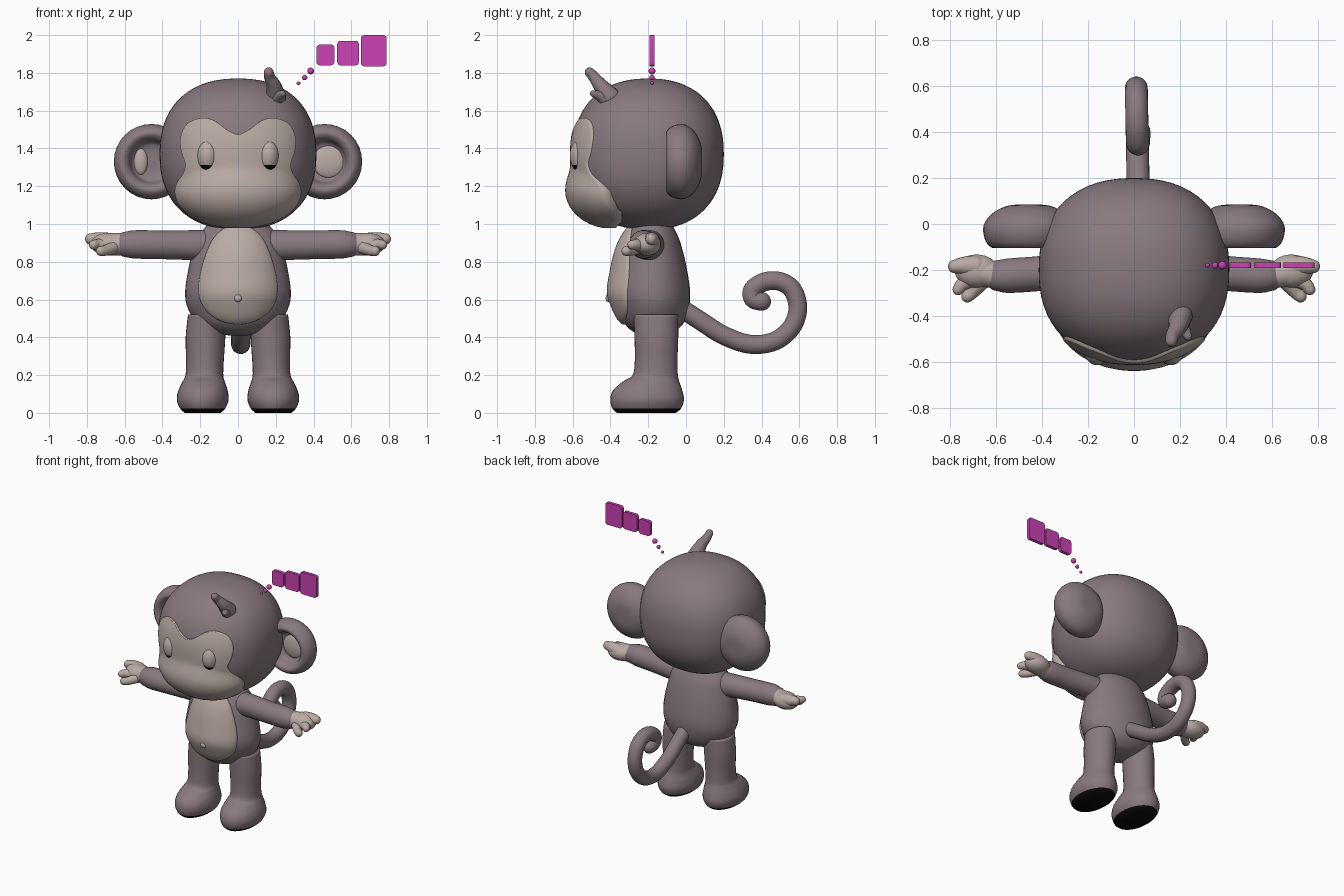
import bpy, bmesh, math
from mathutils import Vector

cube = bpy.data.objects.get("Cube")
if cube:
    bpy.data.objects.remove(cube)


def material(name, rgb):
    m = bpy.data.materials.new(name)
    m.use_nodes = True
    m.diffuse_color = (*rgb, 1)
    m.node_tree.nodes["Principled BSDF"].inputs["Base Color"].default_value = (*rgb, 1)
    return m


FUR = material("grey_brown_fur", (0.25, 0.195, 0.215))
SKIN = material("pale_skin", (0.49, 0.405, 0.37))
BLACK = material("black", (0.003, 0.003, 0.003))
PINK = material("magenta", (0.6, 0.055, 0.45))


# ---------- helpers ----------
def finish(name, bm, mats, rule=None):
    bmesh.ops.recalc_face_normals(bm, faces=bm.faces)
    for f in bm.faces:
        f.smooth = True
        if rule:
            f.material_index = rule(f.calc_center_median())
    me = bpy.data.meshes.new(name)
    bm.to_mesh(me)
    bm.free()
    for m in mats:
        me.materials.append(m)
    ob = bpy.data.objects.new(name, me)
    bpy.context.collection.objects.link(ob)
    return ob


def spline(pts, n=6, closed=False):
    """Catmull-Rom through tuples of any length."""
    k, out = len(pts), []
    get = (lambda i: pts[i % k]) if closed else (lambda i: pts[min(max(i, 0), k - 1)])
    for i in range(k if closed else k - 1):
        for s in range(n):
            t = s / n
            out.append(tuple(
                b + 0.5 * t * (c - a + t * (2 * a - 5 * b + 4 * c - d + t * (3 * (b - c) + d - a)))
                for a, b, c, d in zip(get(i - 1), get(i), get(i + 1), get(i + 2))))
    return out if closed else out + [tuple(pts[-1])]


def skin(name, rings, mats, rule=None):
    """Closed surface through rings of points."""
    bm = bmesh.new()
    loops = [[bm.verts.new(p) for p in r] for r in rings]
    for a, b in zip(loops, loops[1:]):
        for i in range(len(a)):
            j = (i + 1) % len(a)
            bm.faces.new((a[i], a[j], b[j], b[i]))
    bm.faces.new(loops[0])
    bm.faces.new(loops[-1])
    return finish(name, bm, mats, rule)


def circle(c, u, v, n=32):
    c, u, v = Vector(c), Vector(u), Vector(v)
    return [c + u * math.cos(2 * math.pi * i / n) + v * math.sin(2 * math.pi * i / n) for i in range(n)]


def loft(name, sections, mats, rule=None):
    """Stacked ellipses: z, x, y, radius x, radius y."""
    skin(name, [circle((x, y, z), (a, 0, 0), (0, b, 0)) for z, x, y, a, b in spline(sections)], mats, rule)


def tube(name, pts, mat, n=6):
    """Round-ended tube: x, y, z, radius."""
    s = spline(pts, n)
    p = [Vector(q[:3]) for q in s]
    tan = [(p[min(i + 1, len(p) - 1)] - p[max(i - 1, 0)]).normalized() for i in range(len(p))]
    stations = [(p[i], tan[i], s[i][3]) for i in range(len(p))]

    def cap(st, sign):
        c, t, r = st
        return [(c + t * r * sign * math.sin(a), t, r * math.cos(a)) for a in (0.4, 0.8, 1.2, 1.5)]
    stations = cap(stations[0], -1)[::-1] + stations + cap(stations[-1], 1)
    rings, u = [], tan[0].orthogonal()
    for c, t, r in stations:
        u = (u - t * u.dot(t)).normalized()
        rings.append(circle(c, u * r, t.cross(u) * r, 20))
    skin(name, rings, [mat])


def ball(name, c, r, mat, power=2.0, seg=32):
    bm = bmesh.new()
    bmesh.ops.create_uvsphere(bm, u_segments=seg, v_segments=seg * 3 // 4, radius=1)
    for v in bm.verts:
        k = sum(abs(q) ** power for q in v.co) ** (-1 / power)
        v.co = [c[i] + r[i] * v.co[i] * k for i in range(3)]
    return finish(name, bm, [mat])


def patch(name, outline, centre, depth, mat):
    """Raised plate that follows a front surface y = depth(x, z, t)."""
    cx, cz = centre
    rings = []
    for i in range(16):
        t = 0.03 + 0.97 * math.sin(i / 15 * math.pi / 2)
        ring = []
        for x, z in outline:
            px, pz = cx + t * (x - cx), cz + t * (z - cz)
            ring.append((px, depth(px, pz, t), pz))
        rings.append(ring)
    rings.append([(x * 0.99, y + 0.05, z) for x, y, z in rings[-1]])
    skin(name, rings, [mat])


# ---------- head ----------
HC, HR, HP = (0, -0.2, 1.37), (0.415, 0.4, 0.4), 2.3
ball("head", HC, HR, FUR, HP, 64)


def head_front(x, z):
    s = 1 - abs(x / HR[0]) ** HP - abs((z - HC[2]) / HR[2]) ** HP
    return HC[1] - HR[1] * max(s, 0) ** (1 / HP)


def face_depth(x, z, t):
    a = head_front(x, z) - 0.014
    q = 1 - (x / 0.345) ** 2 - ((z - 1.18) / 0.205) ** 2
    b = -0.39 - 0.25 * math.sqrt(q) if q > 0 else -0.39
    h = max(0.04 - abs(a - b), 0) / 0.04
    return max(min(a, b) - h * h * 0.01 * (q > 0), -0.645)


half = [(0, 1.475), (0.06, 1.5), (0.13, 1.55), (0.2, 1.56), (0.27, 1.53), (0.305, 1.46),
        (0.3, 1.38), (0.28, 1.32), (0.29, 1.27), (0.328, 1.21), (0.333, 1.15), (0.3, 1.08),
        (0.22, 1.02), (0.1, 0.985), (0, 0.978)]
mask = half + [(-x, z) for x, z in half[-2:0:-1]]
patch("face_mask", spline(mask, 4, True), (0, 1.27), face_depth, SKIN)

for side, sx in (("left", 1), ("right", -1)):
    # half-closed eye: pale lid above a black slit
    bm = bmesh.new()
    bmesh.ops.create_uvsphere(bm, u_segments=32, v_segments=24, radius=1)
    for v in bm.verts:
        v.co = (sx * 0.16 + 0.058 * v.co.x, -0.55 + 0.065 * v.co.y, 1.362 + 0.092 * v.co.z)
    bmesh.ops.bisect_plane(bm, geom=bm.verts[:] + bm.edges[:] + bm.faces[:],
                           plane_co=(0, 0, 1.312), plane_no=(0, 0, 1))
    finish(side + "_eye", bm, [SKIN, BLACK], lambda c: int(c.z < 1.312))

    # ear: turned dish with a pale inside
    dish = [(0.005, 0.085), (0.09, 0.08), (0.16, 0.045), (0.198, -0.01), (0.188, -0.075),
            (0.155, -0.105), (0.122, -0.085), (0.1, -0.035), (0.05, -0.02), (0.005, -0.02)]
    skin(side + "_ear", [circle((sx * 0.458, y, 1.33), (r, 0, 0), (0, 0, r)) for r, y in spline(dish, 4)], [FUR])
    cx, rx = (0.48, 0.085) if sx > 0 else (-0.515, 0.037)
    ball(side + "_inner_ear", (cx, -0.025, 1.33), (rx, 0.022, 0.085 if sx > 0 else 0.07), SKIN)

# hair tuft
tube("tall_tuft", [(0.2, -0.4, 1.67, 0.055), (0.19, -0.45, 1.73, 0.04), (0.168, -0.485, 1.775, 0.03),
                   (0.163, -0.51, 1.803, 0.026)], FUR)
tube("short_tuft", [(0.2, -0.41, 1.65, 0.045), (0.215, -0.45, 1.675, 0.03), (0.235, -0.49, 1.69, 0.018)], FUR)

# ---------- body ----------
torso = [(0.41, 0, -0.17, 0.05, 0.05), (0.43, 0, -0.17, 0.14, 0.11), (0.48, 0, -0.17, 0.22, 0.16),
         (0.56, 0, -0.172, 0.268, 0.188), (0.64, 0, -0.178, 0.28, 0.2), (0.75, 0, -0.178, 0.265, 0.185),
         (0.85, 0, -0.18, 0.242, 0.165), (0.93, 0, -0.18, 0.215, 0.14), (1.01, 0, -0.18, 0.15, 0.1)]
loft("torso", torso, [FUR])
fine = spline(torso, 8)


def belly_depth(x, z, t):
    i = max(k for k in range(len(fine) - 1) if fine[k][0] <= z)
    a, b = fine[i], fine[i + 1]
    w = (z - a[0]) / (b[0] - a[0])
    _, _, y, rx, ry = (p + (q - p) * w for p, q in zip(a, b))
    return y - ry * math.sqrt(max(0, 1 - (x / rx) ** 2)) - 0.01 - 0.032 * math.sqrt(max(0, 1 - t * t))


belly = [(0, 0.468), (0.1, 0.49), (0.18, 0.555), (0.21, 0.65), (0.19, 0.78), (0.14, 0.91), (0.07, 0.98), (0, 0.99)]
belly += [(-x, z) for x, z in belly[-2:0:-1]]
patch("belly", spline(belly, 6, True), (0, 0.68), belly_depth, SKIN)
ball("navel", (0, -0.412, 0.607), (0.02, 0.014, 0.02), SKIN, seg=16)

# ---------- limbs ----------
for side, s in (("left", 1), ("right", -1)):
    arm = [(0.12, -0.19, 0.885, 0.085), (0.25, -0.2, 0.888, 0.08), (0.4, -0.215, 0.89, 0.077),
           (0.54, -0.225, 0.892, 0.076), (0.585, -0.225, 0.892, 0.07)]
    tube(side + "_arm", [(s * x, y, z, r) for x, y, z, r in arm], FUR)
    ball(side + "_palm", (s * 0.685, -0.205, 0.893), (0.095, 0.072, 0.06), SKIN)
    fingers = {"wrist": [(0.6, -0.222, 0.892, 0.06), (0.68, -0.21, 0.892, 0.06)],
               "index": [(0.69, -0.185, 0.905, 0.05), (0.74, -0.182, 0.917, 0.04), (0.78, -0.185, 0.92, 0.03)],
               "middle": [(0.69, -0.23, 0.885, 0.04), (0.745, -0.26, 0.89, 0.03), (0.765, -0.285, 0.89, 0.025)],
               "thumb": [(0.66, -0.25, 0.875, 0.035), (0.7, -0.295, 0.86, 0.028), (0.725, -0.315, 0.857, 0.027)]}
    for finger, pts in fingers.items():
        tube(side + "_" + finger, [(s * x, y, z, r) for x, y, z, r in pts], SKIN)
    leg = [(0, 0.187, -0.21, 0.095, 0.155), (0.024, 0.187, -0.208, 0.12, 0.182), (0.07, 0.187, -0.206, 0.137, 0.195),
           (0.12, 0.185, -0.203, 0.13, 0.183), (0.165, 0.182, -0.185, 0.112, 0.15), (0.2, 0.178, -0.163, 0.1, 0.12),
           (0.28, 0.175, -0.158, 0.1, 0.113), (0.4, 0.172, -0.157, 0.105, 0.116), (0.52, 0.165, -0.16, 0.1, 0.118)]
    loft(side + "_leg", [(z, s * x, *q) for z, x, *q in leg], [FUR, BLACK], lambda c: int(c.z < 0.023))

# curled tail
tail = [(-0.05, 0.57), (0.08, 0.485), (0.2, 0.41), (0.34, 0.363), (0.47, 0.38), (0.56, 0.455), (0.592, 0.555),
        (0.565, 0.65), (0.5, 0.695), (0.42, 0.695), (0.355, 0.655), (0.355, 0.605), (0.4, 0.59)]
tube("tail", [(0.025 - 0.015 * math.sin(i / 4), y, z, 0.05) for i, (y, z) in enumerate(tail)], FUR)

# ---------- floating sleep marks: dots and plain rounded plates ----------
for i, (x, z, r) in enumerate([(0.32, 1.745, 0.01), (0.353, 1.775, 0.014), (0.385, 1.81, 0.018)]):
    ball(f"sleep_dot_{i + 1}", (x, -0.18, z), (r, r, r), PINK, seg=16)
for i, (x0, x1, z0, z1) in enumerate([(0.415, 0.51, 1.84, 1.95), (0.525, 0.64, 1.84, 1.97), (0.65, 0.787, 1.835, 2.0)]):
    bm = bmesh.new()
    bmesh.ops.create_cube(bm, size=1)
    for v in bm.verts:
        v.co = ((x0 + x1) / 2 + v.co.x * (x1 - x0), -0.18 + v.co.y * 0.024, (z0 + z1) / 2 + v.co.z * (z1 - z0))
    upright = [e for e in bm.edges if abs(e.verts[0].co.y - e.verts[1].co.y) > 0.01]
    bmesh.ops.bevel(bm, geom=upright, offset=0.018, segments=4, profile=0.5, affect='EDGES')
    plate = finish(f"sleep_plate_{i + 1}", bm, [PINK])
    bpy.ops.object.select_all(action='DESELECT')
    plate.select_set(True)
    bpy.context.view_layer.objects.active = plate
    bpy.ops.object.shade_smooth_by_angle(angle=math.radians(40))
